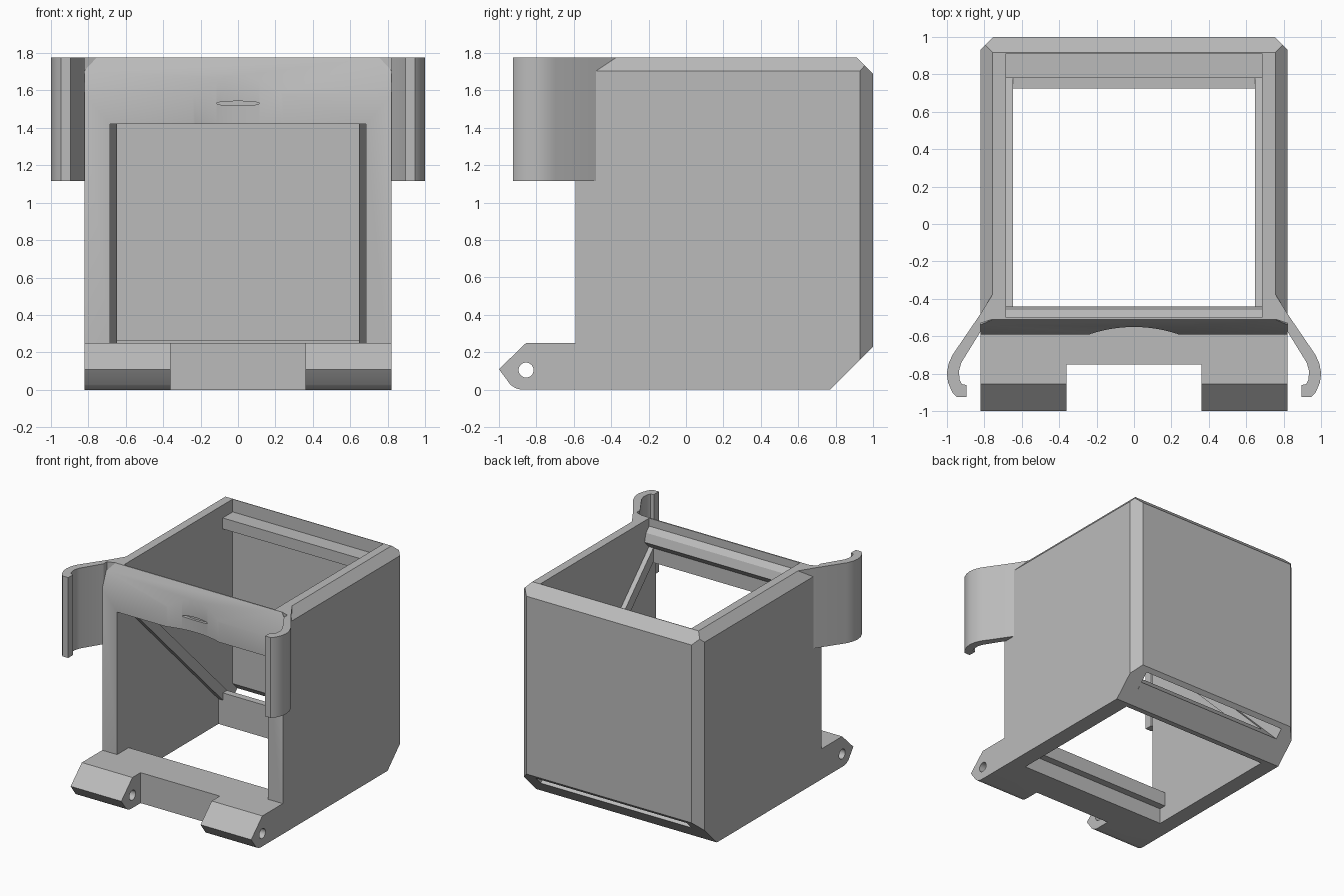
import bpy, bmesh, math
from mathutils import Vector

old = bpy.data.objects.get("Cube")
if old:
    bpy.data.objects.remove(old, do_unlink=True)

grey = bpy.data.materials.new("plain_grey")
grey.use_nodes = True
COLOUR = (0.5, 0.5, 0.5, 1)
grey.diffuse_color = COLOUR
grey.node_tree.nodes["Principled BSDF"].inputs["Base Color"].default_value = COLOUR


def finish(name, bm):
    bmesh.ops.recalc_face_normals(bm, faces=bm.faces)
    me = bpy.data.meshes.new(name)
    bm.to_mesh(me)
    bm.free()
    ob = bpy.data.objects.new(name, me)
    bpy.context.collection.objects.link(ob)
    me.materials.append(grey)
    return ob


def prism(name, pts, a, b, axis="x"):
    """Extrude a (y, z) outline along x, an (x, z) one along y, or an (x, y) one along z."""
    place = {"x": lambda p, q, t: (t, p, q),
             "y": lambda p, q, t: (p, t, q),
             "z": lambda p, q, t: (p, q, t)}[axis]
    bm = bmesh.new()
    face = bm.faces.new([bm.verts.new(place(p, q, a)) for p, q in pts])
    ext = bmesh.ops.extrude_face_region(bm, geom=[face])
    shift = Vector(place(0, 0, b - a))
    bmesh.ops.translate(bm, vec=shift,
                        verts=[v for v in ext["geom"] if isinstance(v, bmesh.types.BMVert)])
    return finish(name, bm)


def block(name, x, y, z):
    return prism(name, [(y[0], z[0]), (y[1], z[0]), (y[1], z[1]), (y[0], z[1])], *x)


def oval(cx, cy, rx, ry, n):
    return [(cx + rx * math.cos(math.tau * i / n), cy + ry * math.sin(math.tau * i / n))
            for i in range(n)]


def activate(ob):
    bpy.ops.object.select_all(action="DESELECT")
    ob.select_set(True)
    bpy.context.view_layer.objects.active = ob


def carve(ob, cutter):
    mod = ob.modifiers.new("cut", "BOOLEAN")
    mod.operation, mod.solver, mod.object = "DIFFERENCE", "EXACT", cutter
    activate(ob)
    bpy.ops.object.modifier_apply(modifier=mod.name)
    bpy.data.objects.remove(cutter, do_unlink=True)


def smooth(ob):
    activate(ob)
    bpy.ops.object.shade_smooth_by_angle(angle=math.radians(30))


W, IN, FRONT, TOP = 0.82, 0.685, -0.59, 1.775

# Housing: side outline, then bevelled upright and upper side edges
housing = prism("housing", [(FRONT, 0), (0.77, 0), (1, 0.23), (1, 1.69), (0.915, TOP),
                            (-0.51, TOP), (FRONT, 1.58)], -W, W)
bm = bmesh.new()
bm.from_mesh(housing.data)
for s in (-1, 1):
    for point, normal in (((s * W, 0.93, 0), (s, 1, 0)), ((s * W, 0, 1.705), (s, 0, 0.93))):
        cut = bmesh.ops.bisect_plane(bm, geom=bm.verts[:] + bm.edges[:] + bm.faces[:],
                                     plane_co=point, plane_no=normal, clear_outer=True)
        edges = [e for e in cut["geom_cut"] if isinstance(e, bmesh.types.BMEdge)]
        bmesh.ops.contextual_create(bm, geom=edges)
bmesh.ops.recalc_face_normals(bm, faces=bm.faces)
bm.to_mesh(housing.data)
bm.free()

# Open shaft, front window, diagonal slot, shallow front scoop and small slit
carve(housing, block("shaft", (-IN, IN), (-0.5, 0.91), (-0.2, 2)))
carve(housing, block("window", (-IN, IN), (-0.8, -0.45), (0.25, 1.42)))
carve(housing, prism("slot", [(0.7, 0.345), (1.1, -0.055), (1.1, 0.07), (0.7, 0.47)], -IN, IN))
carve(housing, prism("scoop", oval(0, -1.29, 0.74, 0.74, 160), 1.3, 1.9, "z"))
carve(housing, prism("slit", oval(0, 1.53, 0.115, 0.012, 32), -0.7, -0.53, "y"))
smooth(housing)

# Lower rear ledge and lip behind the front sill
prism("rear_ledge", [(0.725, 0), (0.725, 0.265), (0.78, 0.265), (0.908, 0.137), (0.77, 0)], -IN, IN)
block("sill_lip", (-IN, IN), (-0.5, -0.44), (0.13, 0.25))

# Bars along the upper front and rear of the shaft
prism("upper_front_bar", [(-0.5, 1.71), (-0.46, 1.67), (-0.44, 1.6), (-0.5, 1.54)], -IN, IN)
block("upper_rear_bar", (-IN, IN), (0.78, 0.91), (1.58, 1.67))

# Hinge base with two knuckles
arc = [(-0.87 - 0.1 * math.sin(t), 0.1 - 0.1 * math.cos(t))
       for t in (math.radians(9 * i) for i in range(6))]
hinge = prism("hinge_base", [(FRONT, 0)] + arc + [(-1, 0.11), (-0.855, 0.25), (FRONT, 0.25)], -W, W)
carve(hinge, block("notch", (-0.36, 0.36), (-1.2, -0.75), (-0.1, 0.4)))
carve(hinge, prism("pin_hole", oval(-0.855, 0.105, 0.04, 0.04, 32), -1, 1))
smooth(hinge)

# Mirrored diagonal ribs and side clips
clip = [(0.755, -0.375), (0.82, -0.48), (0.97, -0.7), (0.99, -0.745), (1, -0.8), (0.992, -0.85),
        (0.97, -0.9), (0.945, -0.925), (0.895, -0.925), (0.895, -0.86), (0.92, -0.855),
        (0.932, -0.83), (0.935, -0.785), (0.922, -0.74), (0.82, -0.575), (0.82, -0.53), (0.745, -0.505)]
for s, side in ((1, "left"), (-1, "right")):
    prism(side + "_rib", [(-0.5, 1.43), (-0.5, 1.545), (0.78, 0.265), (0.78, 0.15)],
          s * 0.645, s * 0.7)
    smooth(prism(side + "_clip", [(s * x, y) for x, y in clip], 1.115, TOP, "z"))
